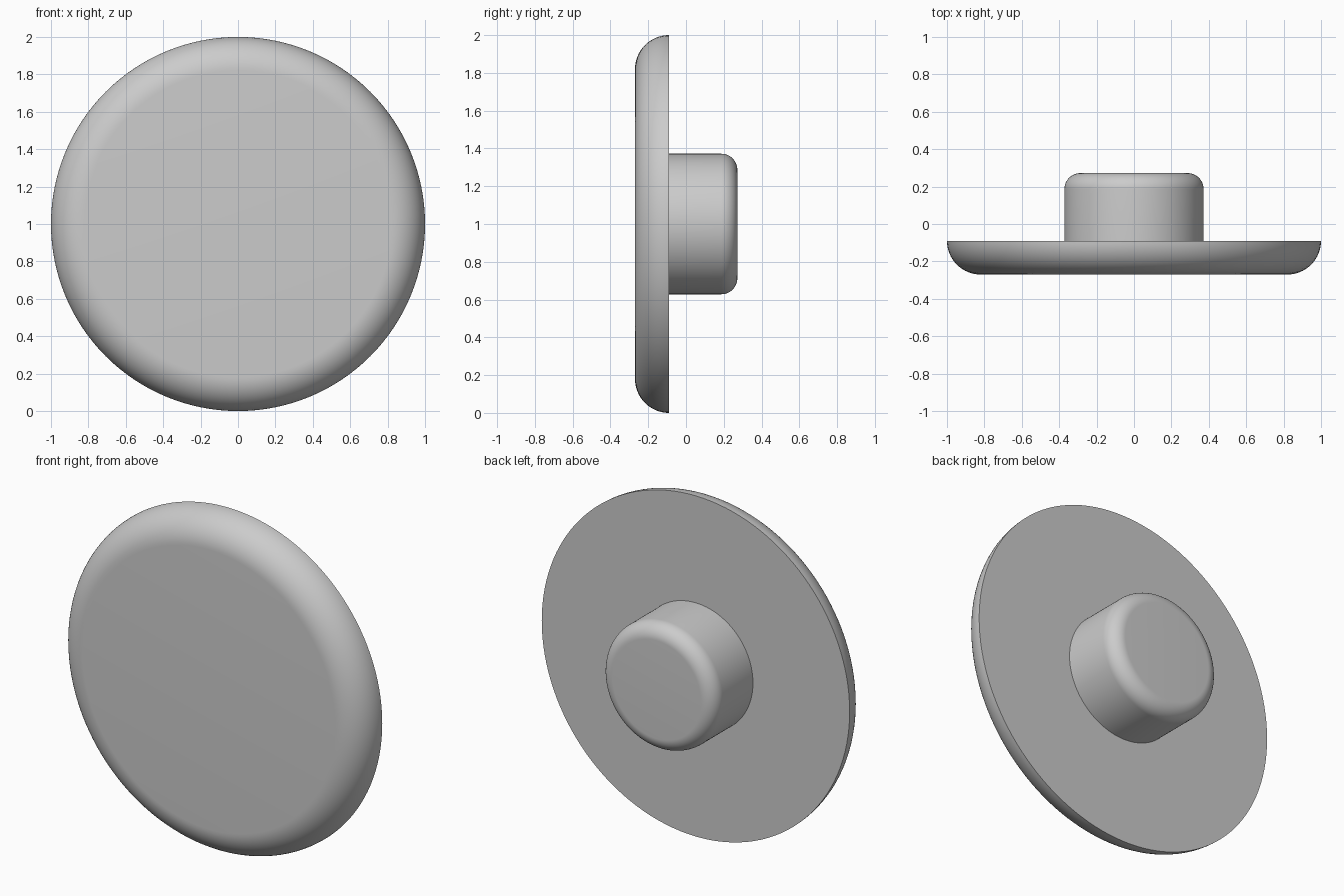
import bpy
import bmesh
from math import cos, sin, pi
from mathutils import Matrix, Vector

SEGMENTS = 128
CENTRE_Z = 1.0

cube = bpy.data.objects.get("Cube")
if cube:
    bpy.data.objects.remove(cube, do_unlink=True)

# Single plain grey finish
grey = bpy.data.materials.new("plain_grey")
grey.use_nodes = True
colour = (0.6, 0.6, 0.6, 1.0)
grey.diffuse_color = colour
grey.node_tree.nodes["Principled BSDF"].inputs["Base Color"].default_value = colour


def rounded_disc(name, radius, y_base, y_face, fillet, steps=16):
    """Disc along y with a sharp base edge and a rounded edge at the face."""
    way = 1 if y_face > y_base else -1
    profile = [(0, y_base), (radius, y_base)]
    for i in range(steps + 1):
        a = pi / 2 * i / steps
        profile.append((radius - fillet + fillet * cos(a),
                        y_face + way * fillet * (sin(a) - 1)))
    profile.append((0, y_face))

    bm = bmesh.new()
    verts = [bm.verts.new((r, y, 0)) for r, y in profile]
    edges = [bm.edges.new(pair) for pair in zip(verts, verts[1:])]
    bmesh.ops.spin(bm, geom=verts + edges, cent=(0, 0, 0), axis=(0, 1, 0),
                   angle=2 * pi, steps=SEGMENTS)
    bmesh.ops.remove_doubles(bm, verts=bm.verts, dist=1e-5)
    bmesh.ops.recalc_face_normals(bm, faces=bm.faces)
    bmesh.ops.transform(bm, matrix=Matrix.Translation(Vector((0, 0, CENTRE_Z))),
                        verts=bm.verts)
    mesh = bpy.data.meshes.new(name)
    bm.to_mesh(mesh)
    bm.free()
    mesh.materials.append(grey)
    obj = bpy.data.objects.new(name, mesh)
    bpy.context.collection.objects.link(obj)
    return obj


# Wide front plate and the short stem behind it
parts = [
    rounded_disc("front_plate", 1.0, -0.09, -0.27, 0.18),
    rounded_disc("rear_stem", 0.372, -0.1, 0.272, 0.085),
]

# Smooth the rounds, keep the base rims sharp
bpy.ops.object.select_all(action="DESELECT")
for part in parts:
    part.select_set(True)
bpy.context.view_layer.objects.active = parts[0]
bpy.ops.object.shade_smooth_by_angle(angle=pi / 6)
